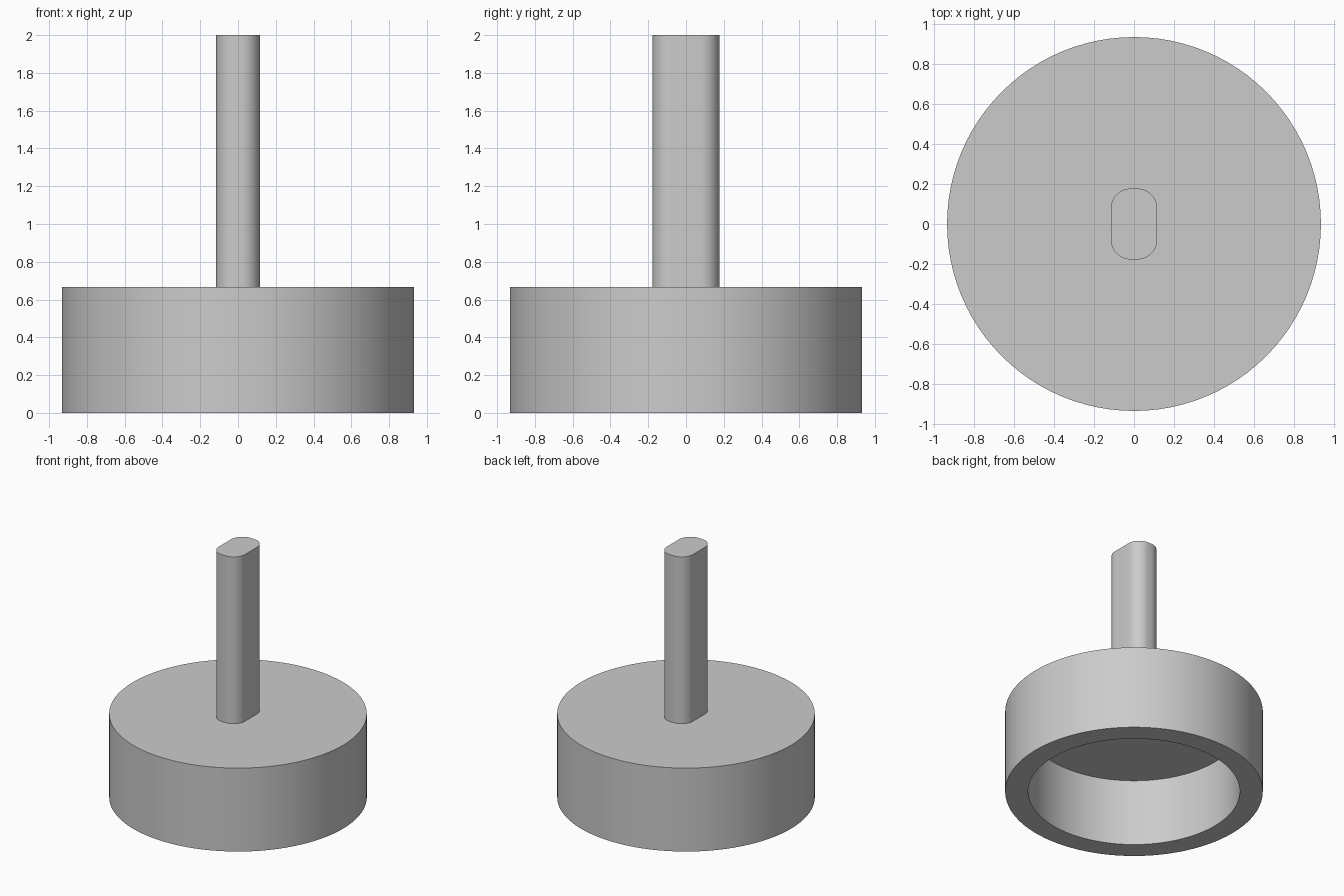
import bpy
import bmesh
from math import cos, sin, pi, radians

cube = bpy.data.objects.get("Cube")
if cube:
    bpy.data.objects.remove(cube, do_unlink=True)

# One plain grey for the whole model
grey = bpy.data.materials.new("plain_grey")
grey.use_nodes = True
COLOR = (0.6, 0.6, 0.6, 1)
grey.diffuse_color = COLOR
grey.node_tree.nodes["Principled BSDF"].inputs["Base Color"].default_value = COLOR

SIDES = 96
RADIUS, HEIGHT = 0.933, 0.667
CAVITY_RADIUS, CAVITY_DEPTH = 0.767, 0.533


def finish(name, bm):
    """Turn a bmesh into a smooth-shaded object with sharp rims."""
    bmesh.ops.recalc_face_normals(bm, faces=bm.faces)
    mesh = bpy.data.meshes.new(name)
    bm.to_mesh(mesh)
    bm.free()
    mesh.materials.append(grey)
    obj = bpy.data.objects.new(name, mesh)
    bpy.context.collection.objects.link(obj)
    bpy.ops.object.select_all(action="DESELECT")
    obj.select_set(True)
    bpy.context.view_layer.objects.active = obj
    bpy.ops.object.shade_smooth_by_angle(angle=radians(30))
    return obj


def circle(radius):
    return [(radius * cos(2 * pi * i / SIDES), radius * sin(2 * pi * i / SIDES))
            for i in range(SIDES)]


def rounded_rectangle(half_x, half_y, r, steps=10):
    points = []
    for corner, (sx, sy) in enumerate([(1, 1), (-1, 1), (-1, -1), (1, -1)]):
        for i in range(steps + 1):
            a = (corner + i / steps) * pi / 2
            points.append((sx * (half_x - r) + r * cos(a),
                           sy * (half_y - r) + r * sin(a)))
    return points


def loft(name, sections):
    """Skin a stack of (outline, z) sections and cap both ends."""
    bm = bmesh.new()
    rings = [[bm.verts.new((x, y, z)) for x, y in outline]
             for outline, z in sections]
    for low, high in zip(rings, rings[1:]):
        for i in range(len(low)):
            bm.faces.new((low[i - 1], low[i], high[i], high[i - 1]))
    bm.faces.new(rings[0])
    bm.faces.new(rings[-1])
    return finish(name, bm)


# Round cap, hollow from below: cavity roof, cavity wall, rim, outer wall, top
loft("hollow_cap", [
    (circle(CAVITY_RADIUS), CAVITY_DEPTH),
    (circle(CAVITY_RADIUS), 0),
    (circle(RADIUS), 0),
    (circle(RADIUS), HEIGHT),
])

# Upright stem with rounded corners, standing on the cap
stem_outline = rounded_rectangle(0.116, 0.177, 0.1)
loft("stem", [(stem_outline, HEIGHT), (stem_outline, 2)])
